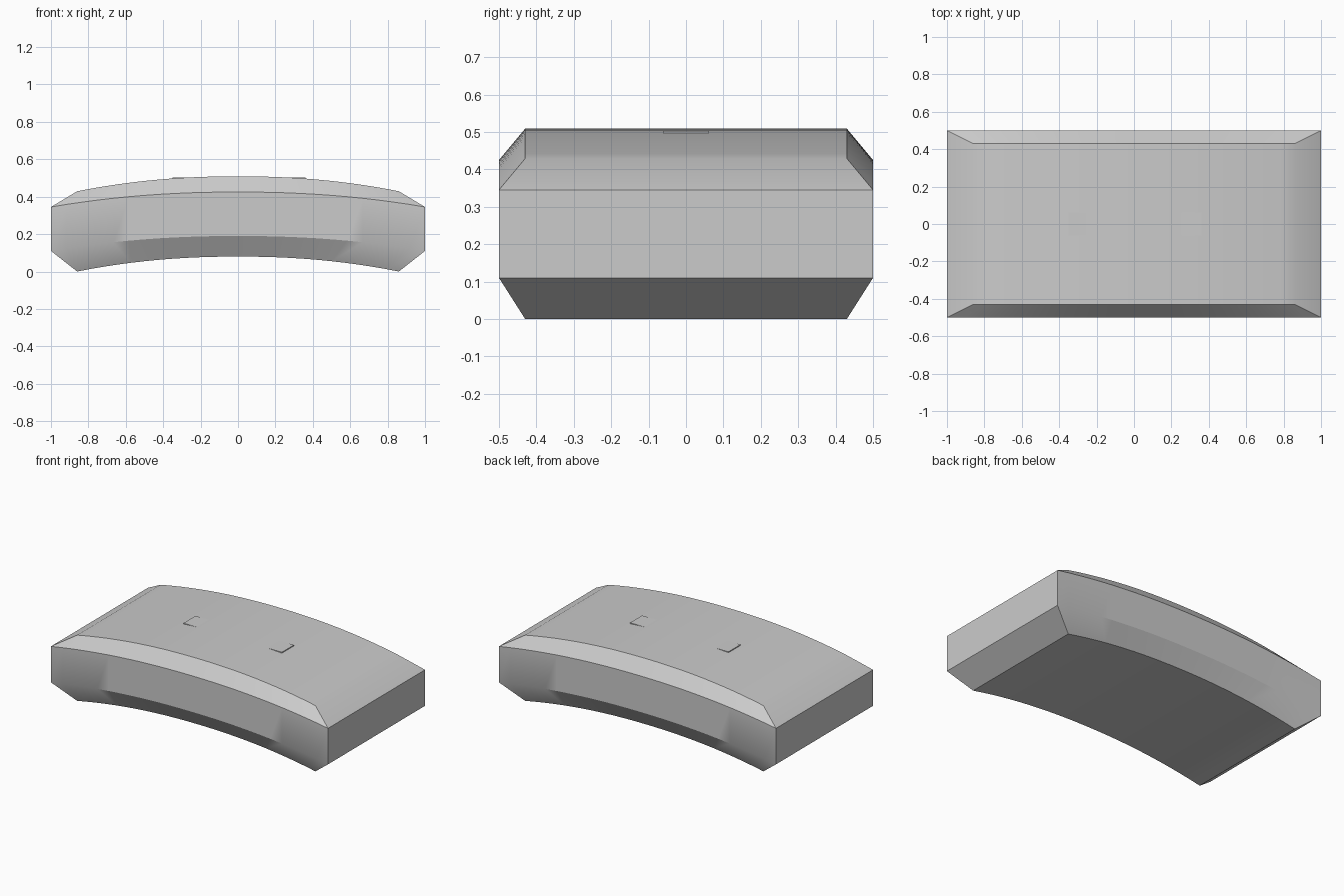
import bpy, bmesh, math

if "Cube" in bpy.data.objects:
    bpy.data.objects.remove(bpy.data.objects["Cube"])

SEG = 24
POWER = 2.15  # camber: flat in the middle, falling faster at the ends

# Cross-section loop: (y, half length, height at centre), each dropping 0.08 at the ends
SECTION = [(-0.43, 0.86, 0.080), (-0.50, 1.0, 0.190), (-0.50, 1.0, 0.425), (-0.43, 0.86, 0.509),
           (0.43, 0.86, 0.509), (0.50, 1.0, 0.425), (0.50, 1.0, 0.190), (0.43, 0.86, 0.080)]


def finish(bm, name):
    bmesh.ops.recalc_face_normals(bm, faces=bm.faces)
    mesh = bpy.data.meshes.new(name)
    bm.to_mesh(mesh)
    bm.free()
    obj = bpy.data.objects.new(name, mesh)
    bpy.context.collection.objects.link(obj)
    return obj


# Arched slab with chamfered rims
bm = bmesh.new()
rings = []
for i in range(SEG + 1):
    t = -1 + 2 * i / SEG
    rings.append([bm.verts.new((hx * t, y, z - 0.08 * abs(t) ** POWER)) for y, hx, z in SECTION])
n = len(SECTION)
for a, b in zip(rings, rings[1:]):
    for j in range(n):
        k = (j + 1) % n
        bm.faces.new((a[j], a[k], b[k], b[j]))
# Each end: lower chamfer, upright face, upper chamfer
for r in (rings[0], rings[-1]):
    for j in range(3):
        bm.faces.new((r[j], r[j + 1], r[n - 2 - j], r[n - 1 - j]))
slab = finish(bm, "arched_slab")
bpy.context.view_layer.objects.active = slab
slab.select_set(True)
bpy.ops.object.shade_smooth_by_angle(angle=math.radians(30))

# Flat inset plate whose two ends emerge from the curved top
bm = bmesh.new()
bmesh.ops.create_cube(bm, size=1)
bmesh.ops.scale(bm, vec=(0.71, 0.124, 0.08), verts=bm.verts)
bmesh.ops.translate(bm, vec=(0.005, 0, 0.463), verts=bm.verts)
finish(bm, "top_plate")
